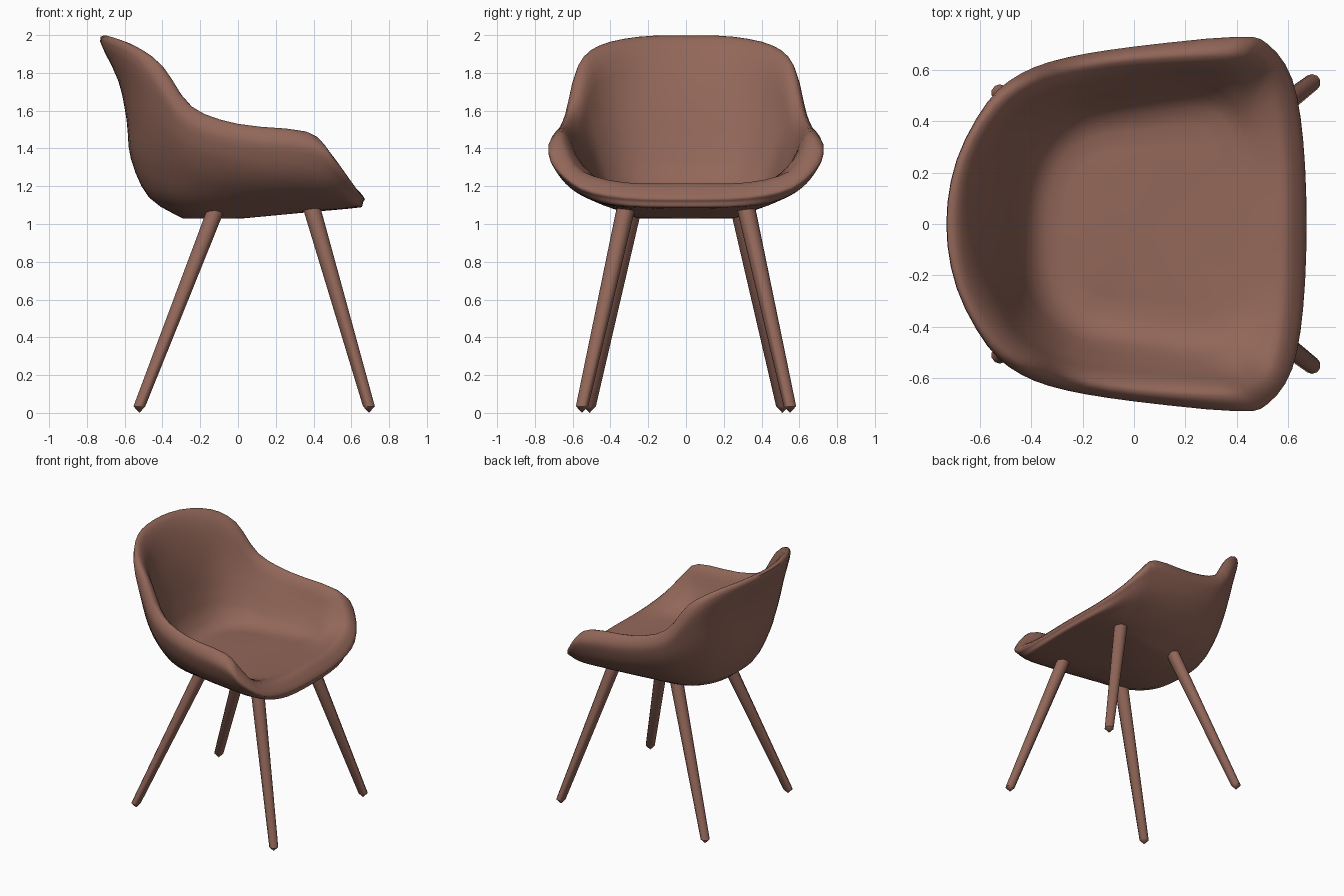
import bpy, bmesh, math
from mathutils import Vector

if "Cube" in bpy.data.objects:
    bpy.data.objects.remove(bpy.data.objects["Cube"])

brown = bpy.data.materials.new("warm brown")
brown.diffuse_color = (0.29, 0.135, 0.10, 1)
brown.use_nodes = True
brown.node_tree.nodes["Principled BSDF"].inputs["Base Color"].default_value = brown.diffuse_color


def finish(bm, name, angle):
    bmesh.ops.recalc_face_normals(bm, faces=bm.faces)
    me = bpy.data.meshes.new(name)
    bm.to_mesh(me)
    bm.free()
    me.materials.append(brown)
    ob = bpy.data.objects.new(name, me)
    bpy.context.collection.objects.link(ob)
    bpy.ops.object.select_all(action='DESELECT')
    ob.select_set(True)
    bpy.context.view_layer.objects.active = ob
    bpy.ops.object.shade_smooth_by_angle(angle=math.radians(angle))
    return ob


def spline(pts, steps, closed):
    """Catmull-Rom curve through the points."""
    n, out = len(pts), []
    get = (lambda i: pts[i % n]) if closed else (lambda i: pts[max(0, min(n - 1, i))])
    for i in range(n if closed else n - 1):
        a, b, c, d = (get(i + k) for k in (-1, 0, 1, 2))
        for s in range(steps):
            t = s / steps
            out.append(0.5 * (2 * b + (c - a) * t + (2 * a - 5 * b + 4 * c - d) * t ** 2
                              + (3 * b - a - 3 * c + d) * t ** 3))
    if not closed:
        out.append(pts[-1])
    return out


def between(p, q, back, side):
    """Loop halfway between two loops, pushed out at the back and sides."""
    out = []
    for a, b in zip(p, q):
        x, y, z = (Vector(a) + Vector(b)) / 2
        if x < 0:
            x *= 1 + (back - 1) * max(0, 1 - (y / .55) ** 2)
        out.append((x, y * side, z))
    return out


# Shell loops, one half from back centre round to front centre
crest = [(-.69, 0, 1.99), (-.655, .25, 1.985), (-.54, .455, 1.94), (-.41, .56, 1.845),
         (-.25, .61, 1.625), (0, .65, 1.53), (.36, .67, 1.49), (.47, .645, 1.395),
         (.55, .56, 1.275), (.59, .33, 1.215), (.60, 0, 1.21)]
lip = [(-.73, 0, 1.965), (-.69, .25, 1.955), (-.57, .475, 1.90), (-.44, .585, 1.78),
       (-.27, .645, 1.56), (0, .69, 1.46), (.40, .728, 1.42), (.52, .70, 1.32),
       (.615, .565, 1.20), (.655, .33, 1.15), (.668, 0, 1.14)]
belly = [(-.59, 0, 1.55), (-.57, .25, 1.55), (-.495, .43, 1.5), (-.375, .55, 1.45),
         (-.225, .605, 1.36), (.05, .635, 1.28), (.36, .66, 1.25), (.5, .61, 1.19),
         (.585, .48, 1.125), (.64, .3, 1.095), (.655, 0, 1.09)]
# Remaining loops follow from those by rule
low = [(x * .84 + .025, y * .67, 1.08 + .13 * (z - 1.09)) for x, y, z in belly]
base = [(x * .62, y * .62, 1.029 + .085 * max(0, x * .65)) for x, y, z in low]
lower_belly = between(low, belly, 1.07, 1.05)
upper_belly = between(belly, lip, .96, 1.02)
inner_lip = [(x * .9, y * .92, z - .13 * (z - 1.2)) for x, y, z in crest]
inner_wall = [(x * .82 - .04, y * .85, max(z + .09, 1.2)) for x, y, z in belly]
floor = [(x * (.86 if x < 0 else .75), y * 1.02, max(z + .075, 1.188)) for x, y, z in low]
floor_mid = [(x * .55, y * .55, 1.172) for x, y, z in floor]

loops = []
for half in (base, low, lower_belly, belly, upper_belly, lip, crest,
             inner_lip, inner_wall, floor, floor_mid):
    full = half + [(x, -y, z) for x, y, z in half[-2:0:-1]]
    loops.append(spline([Vector(p) for p in full], 3, True))
columns = [spline(list(col), 3, False) for col in zip(*loops)]

# Seat shell skinned over the columns, closed with a fan below and on the seat
bm = bmesh.new()
grid = [[bm.verts.new(p) for p in col] for col in columns]
under = bm.verts.new((.03, 0, 1.03))
seat_mid = bm.verts.new((.03, 0, 1.168))
for a, b in zip(grid, grid[1:] + grid[:1]):
    for i in range(len(a) - 1):
        bm.faces.new((a[i], b[i], b[i + 1], a[i + 1]))
    bm.faces.new((under, b[0], a[0]))
    bm.faces.new((seat_mid, a[-1], b[-1]))
finish(bm, "seat_shell", 60)


# Tapered splayed legs with a small pointed glide
def leg(name, foot, top, sides=10):
    bm = bmesh.new()
    rings = []
    for (x, y), z, r in ((foot, .035, .033), (top, 1.12, .05)):
        rings.append([bm.verts.new((x + r * math.cos(t), y + r * math.sin(t), z))
                      for t in (2 * math.pi * (k + .5) / sides for k in range(sides))])
    tip = bm.verts.new((foot[0], foot[1], 0))
    for k in range(sides):
        j = (k + 1) % sides
        bm.faces.new((rings[0][k], rings[0][j], rings[1][j], rings[1][k]))
        bm.faces.new((tip, rings[0][j], rings[0][k]))
    bm.faces.new(rings[1])
    finish(bm, name, 40)


for side, s in (("left", 1), ("right", -1)):
    leg("front_leg_" + side, (.693, .55 * s), (.38, .31 * s))
    leg("back_leg_" + side, (-.522, .51 * s), (-.10, .275 * s))
